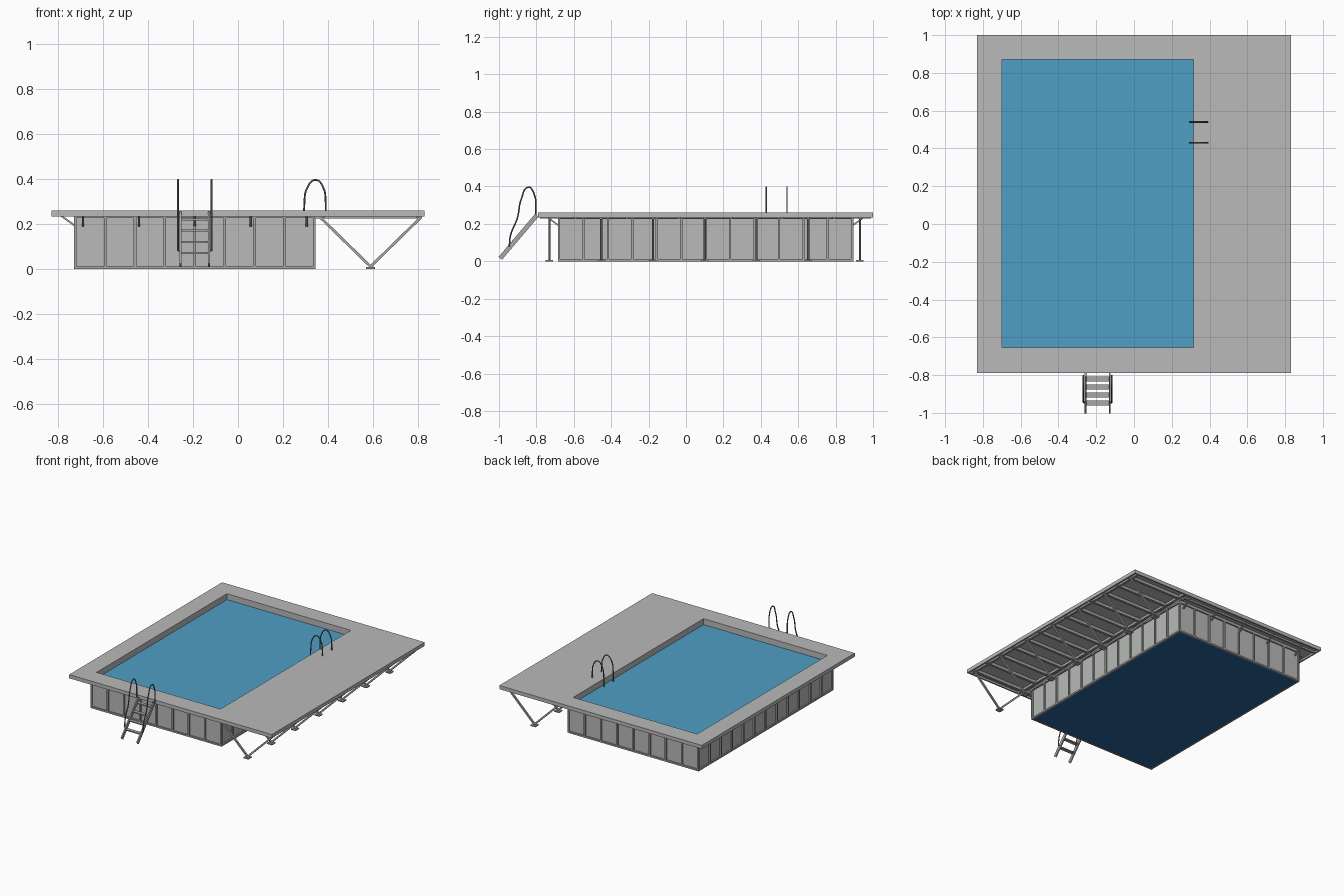
import bpy, bmesh
from mathutils import Vector, Matrix

cube = bpy.data.objects.get("Cube")
if cube:
    bpy.data.objects.remove(cube, do_unlink=True)


def material(name, rgb):
    m = bpy.data.materials.new(name)
    m.use_nodes = True
    color = (*rgb, 1)
    m.diffuse_color = color
    m.node_tree.nodes["Principled BSDF"].inputs["Base Color"].default_value = color
    return m


LIGHT = material("light grey", (0.48, 0.49, 0.48))
STEEL = material("steel grey", (0.38, 0.39, 0.38))
DARK = material("dark grey rail", (0.15, 0.15, 0.15))
WATER = material("water blue", (0.076, 0.342, 0.552))
LINER = material("deep blue liner", (0.022, 0.125, 0.33))


def finish(name, bm, mat):
    bmesh.ops.recalc_face_normals(bm, faces=bm.faces)
    mesh = bpy.data.meshes.new(name)
    bm.to_mesh(mesh)
    bm.free()
    mesh.materials.append(mat)
    obj = bpy.data.objects.new(name, mesh)
    bpy.context.collection.objects.link(obj)
    return obj


def add_box(bm, lo, hi):
    lo, hi = Vector(lo), Vector(hi)
    mat = Matrix.Translation((lo + hi) / 2) @ Matrix.Diagonal((*(hi - lo), 1))
    bmesh.ops.create_cube(bm, size=1, matrix=mat)


def add_bar(bm, a, b, width, depth):
    """Rectangular bar from a to b; width is measured sideways."""
    a, b = Vector(a), Vector(b)
    d = (b - a).normalized()
    side = d.cross(Vector((0, 0, 1))).normalized()
    rot = Matrix((side, d.cross(side), d)).transposed().to_4x4()
    size = Matrix.Diagonal((width, depth, (b - a).length, 1))
    bmesh.ops.create_cube(bm, size=1, matrix=Matrix.Translation((a + b) / 2) @ rot @ size)


def rect(x0, x1, y0, y1, inset=0):
    return (x0 + inset, x1 - inset, y0 + inset, y1 - inset)


def ring(name, outer, inner, z0, z1, mat):
    """Rectangular frame between two outlines."""
    bm = bmesh.new()
    loops = []
    for x0, x1, y0, y1 in (outer, inner):
        loops.append([bm.verts.new((x, y, z0)) for x, y in
                      ((x0, y0), (x1, y0), (x1, y1), (x0, y1))])
    o, i = loops
    faces = [bm.faces.new((o[k], o[(k + 1) % 4], i[(k + 1) % 4], i[k])) for k in range(4)]
    ext = bmesh.ops.extrude_face_region(bm, geom=faces, use_keep_orig=True)["geom"]
    verts = [v for v in ext if isinstance(v, bmesh.types.BMVert)]
    bmesh.ops.translate(bm, vec=(0, 0, z1 - z0), verts=verts)
    return finish(name, bm, mat)


def tube(name, points, radius, mat):
    cu = bpy.data.curves.new(name, 'CURVE')
    cu.dimensions = '3D'
    cu.bevel_depth, cu.bevel_resolution, cu.resolution_u = radius, 2, 6
    cu.use_fill_caps = True
    sp = cu.splines.new('BEZIER')
    sp.bezier_points.add(len(points) - 1)
    for bp, p in zip(sp.bezier_points, points):
        bp.co = p
        bp.handle_left_type = bp.handle_right_type = 'AUTO'
    tmp = bpy.data.objects.new(name + "_path", cu)
    bpy.context.collection.objects.link(tmp)
    bpy.context.view_layer.update()
    mesh = bpy.data.meshes.new_from_object(tmp.evaluated_get(bpy.context.evaluated_depsgraph_get()))
    bpy.data.objects.remove(tmp, do_unlink=True)
    mesh.materials.clear()
    mesh.materials.append(mat)
    mesh.shade_smooth()
    obj = bpy.data.objects.new(name, mesh)
    bpy.context.collection.objects.link(obj)


DECK = (-0.83, 0.83, -0.79, 1.0)
POOL = (-0.73, 0.345, -0.685, 0.895)
HOLE = (-0.70, 0.315, -0.655, 0.87)
x0, x1, y0, y1 = POOL
TOP, UNDER = 0.26, 0.233

# Deck with a fascia round its edge
ring("deck", DECK, HOLE, 0.246, TOP, LIGHT)
ring("deck_fascia", DECK, rect(*DECK, 0.012), UNDER, 0.246, LIGHT)

# Pool shell, rails, floor and water
ring("pool_wall", rect(*POOL, 0.01), HOLE, 0.004, 0.246, LIGHT)
ring("bottom_rail", POOL, rect(*POOL, 0.012), 0, 0.012, STEEL)
ring("top_rail", POOL, rect(*POOL, 0.012), 0.226, 0.246, STEEL)
bm = bmesh.new()
add_box(bm, (x0 + 0.011, y0 + 0.011, 0.002), (x1 - 0.011, y1 - 0.011, 0.008))
finish("pool_floor", bm, LINER)
bm = bmesh.new()
add_box(bm, (HOLE[0], HOLE[2], 0.01), (HOLE[1], HOLE[3], 0.216))
finish("water", bm, WATER)

# Upright ribs on all four walls
bm = bmesh.new()
R, W = 0.012, 0.012
for k in range(9):
    x = x0 + (x1 - x0 - W) * k / 8
    for y in (y0, y1 - R):
        add_box(bm, (x, y, 0.01), (x + W, y + R, 0.228))
for k in range(1, 12):
    y = y0 + (y1 - y0 - W) * k / 12
    for x in (x0, x1 - R):
        add_box(bm, (x, y, 0.01), (x + R, y + W, 0.228))
finish("wall_ribs", bm, STEEL)

# V struts and foot plates below the wide side of the deck
struts, feet, joists = bmesh.new(), bmesh.new(), bmesh.new()
for k in range(7):
    y = -0.73 + 1.66 * k / 6
    for x in (0.365, 0.815):
        add_bar(struts, (0.59, y, 0.01), (x, y, 0.23), 0.012, 0.012)
    add_box(feet, (0.57, y - 0.02, 0), (0.61, y + 0.02, 0.008))
finish("deck_struts", struts, STEEL)
finish("strut_feet", feet, STEEL)

# Joists under the deck
for k in range(13):
    y = -0.73 + 1.66 * k / 12
    add_box(joists, (x1 - 0.005, y - 0.009, 0.225), (0.82, y + 0.009, 0.247))
    if y0 < y < y1:
        add_box(joists, (-0.82, y - 0.006, UNDER), (x0 + 0.005, y + 0.006, 0.247))
for x in (0.38, 0.80):
    add_box(joists, (x - 0.008, -0.78, 0.228), (x + 0.008, 0.99, 0.247))
for y in (-0.735, 0.945):
    add_box(joists, (-0.82, y - 0.006, UNDER), (x1, y + 0.006, 0.247))
finish("deck_joists", joists, STEEL)

# Sloping brackets below the narrow sides of the deck
bm = bmesh.new()
for k in range(5):
    x = -0.69 + 0.249 * k
    add_bar(bm, (x, y0 + 0.004, 0.192), (x, y0 - 0.06, 0.238), 0.01, 0.008)
    add_bar(bm, (x, y1 - 0.004, 0.192), (x, y1 + 0.06, 0.238), 0.01, 0.008)
for k in range(7):
    y = -0.64 + 0.247 * k
    add_bar(bm, (x0 + 0.004, y, 0.192), (x0 - 0.06, y, 0.238), 0.01, 0.008)
finish("deck_brackets", bm, STEEL)

# Arched grab rails at the pool edge
for name, y in (("front_grab_rail", 0.43), ("back_grab_rail", 0.54)):
    path = ((0.295, 0.2), (0.295, 0.28), (0.308, 0.36), (0.345, 0.396),
            (0.38, 0.36), (0.39, 0.3), (0.39, 0.25))
    tube(name, [(x, y, z) for x, z in path], 0.004, DARK)

# Outside ladder: stringers, treads and handrails
MID = -0.1925
ladder = bmesh.new()
for s in (-1, 1):
    x = MID + s * 0.064
    add_bar(ladder, (x, -0.993, 0.016), (x, -0.797, 0.247), 0.009, 0.024)
for k in range(4):
    y = -0.947 + 0.0425 * k
    z = 0.07 + 0.05 * k
    add_box(ladder, (MID - 0.062, y - 0.013, z - 0.004), (MID + 0.062, y + 0.013, z + 0.004))
finish("ladder", ladder, STEEL)
for name, s in (("right_handrail", -1), ("left_handrail", 1)):
    path = ((-0.945, 0.08), (-0.938, 0.14), (-0.902, 0.23), (-0.88, 0.335),
            (-0.842, 0.396), (-0.812, 0.36), (-0.803, 0.25))
    rail_x = MID + s * 0.075
    tube(name, [(rail_x, y, z) for y, z in path], 0.004, DARK)
    tube(name + "_bolt", [(MID + s * 0.06, -0.945, 0.082), (rail_x, -0.945, 0.082)], 0.004, DARK)
